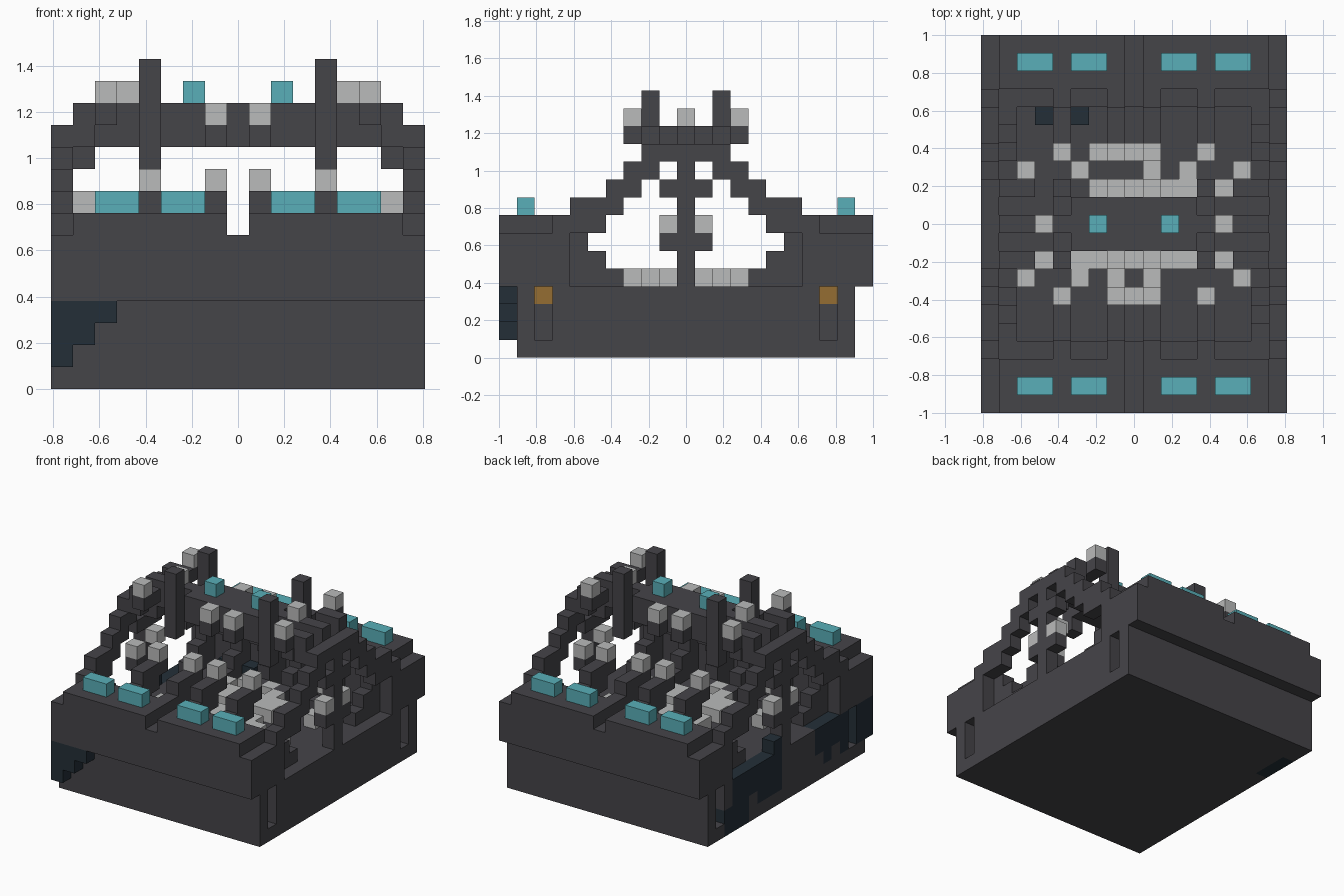
import bpy
import bmesh
from mathutils import Vector

if "Cube" in bpy.data.objects:
    bpy.data.objects.remove(bpy.data.objects["Cube"], do_unlink=True)

U = 2 / 21  # edge of one cube
COLOURS = {
    "charcoal": (0.06, 0.058, 0.066),
    "pale_grey": (0.49, 0.495, 0.495),
    "teal": (0.1, 0.43, 0.48),
    "navy": (0.017, 0.028, 0.039),
    "amber": (0.30, 0.155, 0.032),
}
NAMES = list(COLOURS)
MATERIALS = []
for name, rgb in COLOURS.items():
    mat = bpy.data.materials.new(name)
    mat.use_nodes = True
    mat.diffuse_color = (*rgb, 1)
    bsdf = mat.node_tree.nodes["Principled BSDF"]
    bsdf.inputs["Base Color"].default_value = (*rgb, 1)
    bsdf.inputs["Roughness"].default_value = 0.9
    MATERIALS.append(mat)

cells = {}


def span(r):
    return range(r[0], r[1] + 1) if isinstance(r, tuple) else (r,)


def signs(on):
    return (1, -1) if on else (1,)


def fill(part, colour, x, y, z, mx=True, my=True):
    """Fill a block of cubes, mirrored in x and y; colour None carves."""
    for i in span(x):
        for j in span(y):
            for k in span(z):
                for sx in signs(mx):
                    for sy in signs(my):
                        key = (i * sx, j * sy, k)
                        if colour is None:
                            cells.pop(key, None)
                        else:
                            cells[key] = (part, NAMES.index(colour))


# Base block with slots and amber lamps in the sides
fill("base", "charcoal", (0, 8), (0, 9), (0, 3))
fill("base", None, (7, 8), 8, (1, 3))
fill("slot_lamp", "amber", 6, 8, 3)

# Overhanging front and back ledges, notched in the middle
fill("ledge", "charcoal", (0, 8), (8, 10), (4, 6))
fill("ledge", "charcoal", (1, 7), (8, 10), 7)
fill("ledge", "charcoal", (0, 8), 7, (4, 6))
for x in ((2, 3), (5, 6)):
    fill("ledge_light", "teal", x, 9, 8)

# Stepped arches on both sides, and short ribs with lamps
fill("side_arch", "charcoal", 8, (5, 7), 7)
ARCH = [((4, 6), 8), ((3, 4), 9), ((2, 3), 10), ((0, 2), 11)]
for y, z in ARCH:
    fill("side_arch", "charcoal", 8, y, z)
for y, z in [((4, 6), 4), ((5, 6), 5), (6, 6)]:
    for x in (7, 4, 1):
        fill("lower_rib", "charcoal", x, y, z)
for x in (4, 1):
    fill("upper_rib", "charcoal", x, (5, 7), 7)
    fill("upper_rib", "charcoal", x, (4, 6), 8)
    fill("rib_lamp", "pale_grey", x, 4, 9)

# Side columns with crossbars and lamps
fill("side_column", "charcoal", 8, 0, (4, 11))
for z in (6, 9):
    fill("side_crossbar", "charcoal", 8, (0, 1), z)
fill("crossbar_lamp", "pale_grey", 8, 1, 7)
fill("inner_lamp", "pale_grey", 7, 0, 8)

# Roof plate, beam and brackets
fill("roof_beam", "charcoal", 7, 0, (10, 12))
fill("roof_beam", "charcoal", (4, 6), 0, (11, 12))
fill("roof_plate", "charcoal", (0, 3), (0, 1), (11, 12))
fill("roof_bracket", "charcoal", 4, 1, 11)
fill("roof_bracket", "charcoal", 1, 2, 11)
fill("bracket_lamp", "pale_grey", 1, 2, 12)
fill("roof_light", "teal", 2, 0, 13)
fill("beam_lamp", "pale_grey", 5, 0, 13)

# Roof posts and corner lamps
fill("roof_post", "charcoal", 4, 2, (10, 14))
fill("corner_bracket", "charcoal", 7, 2, (11, 12))
fill("corner_bracket", "charcoal", 6, (2, 3), 12)
fill("corner_lamp", "pale_grey", 6, 3, 13)

# Raised pale pattern on the floor
FLOOR = [((-2, 1), 4), (-3, 3), (1, 3), (3, 3), ((-2, 3), 2), (5, 2),
         ((-2, 2), 1), ((-2, 2), -1), (-5, -2), ((-3, 3), -2), (5, -2),
         (-3, -3), (-1, -3), (1, -3), ((-1, 1), -4)]
for x, y in FLOOR:
    for i in span(x):
        if (i, y, 4) not in cells:
            fill("floor_pattern", "pale_grey", i, y, 4, False, False)

# Navy growth on one side, the front corner and the floor
for x, z in [(-8, (1, 3)), (-7, (2, 3)), (-6, 3)]:
    fill("growth", "navy", x, -10, z, False, False)
for x, y in [(-5, 6), (-3, 6), (-8, 1)]:
    fill("growth", "navy", x, y, 4, False, False)
for y, z in [((5, 7), (0, 1)), ((1, 6), (2, 3)), ((1, 3), 1),
             ((-6, -4), (2, 3)), ((-9, -7), (1, 3)), (-5, 1)]:
    fill("growth", "navy", -8, y, z, False, False)
fill("base", None, -8, 8, (1, 3), False, False)
fill("base", None, -8, -8, (1, 3), False, False)

# Turn each part into a mesh of its exposed faces
AXES = [Vector(a) for a in ((1, 0, 0), (0, 1, 0), (0, 0, 1))]
meshes = {}
for key, (part, colour) in cells.items():
    bm = meshes.setdefault(part, bmesh.new()) if part not in meshes else meshes[part]
    centre = Vector(key) + Vector((0, 0, 0.5))
    for a in range(3):
        for s in (1, -1):
            n = AXES[a] * s
            if tuple(int(key[i] + n[i]) for i in range(3)) in cells:
                continue
            p, q = AXES[(a + 1) % 3] * s, AXES[(a + 2) % 3]
            ring = [(-1, -1), (1, -1), (1, 1), (-1, 1)]
            verts = [bm.verts.new((centre + (n + p * i + q * j) / 2) * U) for i, j in ring]
            bm.faces.new(verts).material_index = colour

for part, bm in meshes.items():
    bmesh.ops.remove_doubles(bm, verts=bm.verts, dist=U / 100)
    bmesh.ops.dissolve_limit(bm, angle_limit=0.01, verts=bm.verts, edges=bm.edges,
                             delimit={"MATERIAL"})
    mesh = bpy.data.meshes.new(part)
    bm.to_mesh(mesh)
    bm.free()
    for mat in MATERIALS:
        mesh.materials.append(mat)
    bpy.context.collection.objects.link(bpy.data.objects.new(part, mesh))
